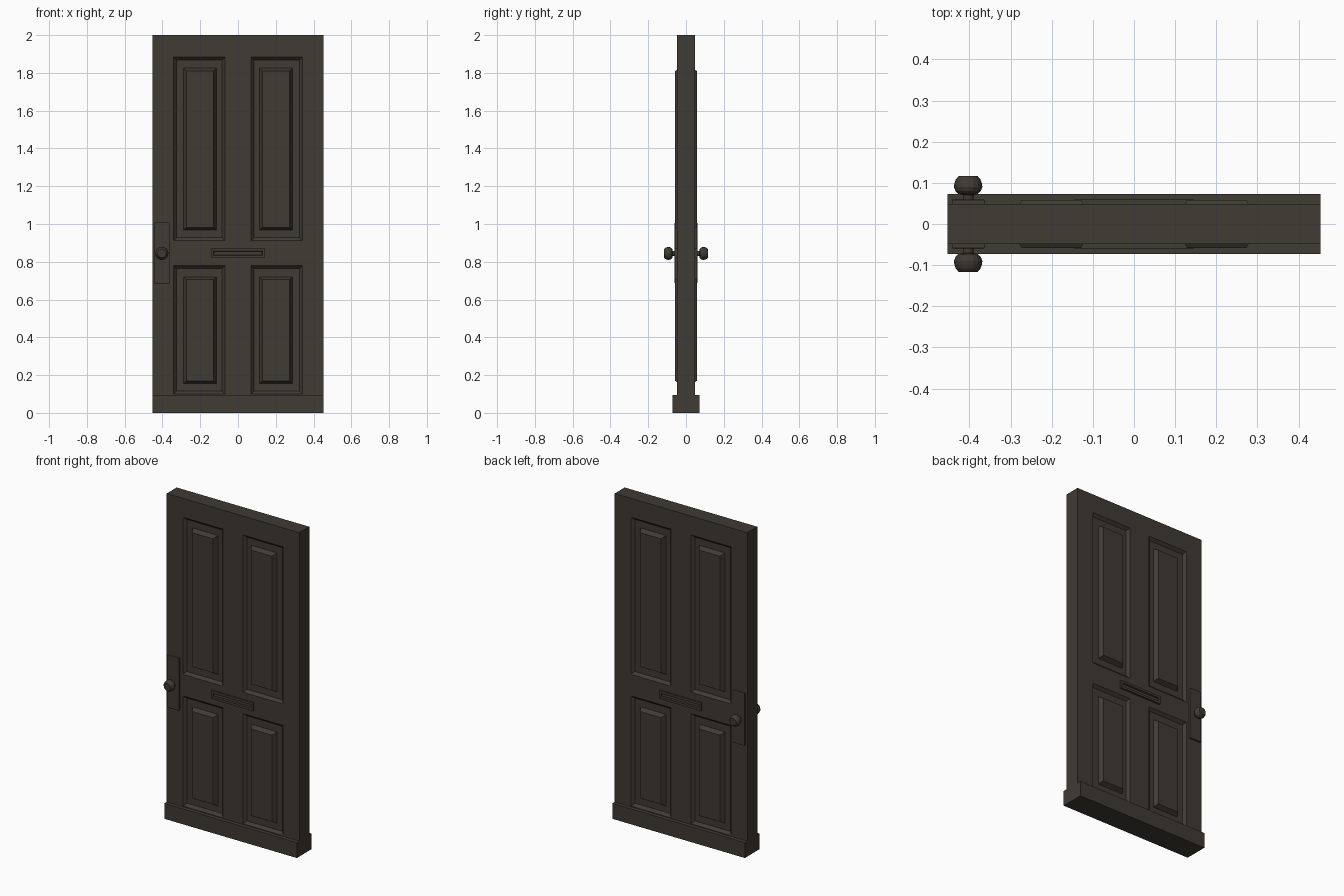
import bpy, bmesh, math
from mathutils import Matrix

if "Cube" in bpy.data.objects:
    bpy.data.objects.remove(bpy.data.objects["Cube"])

mat = bpy.data.materials.new("dark brown paint")
mat.diffuse_color = (0.05, 0.043, 0.034, 1)
mat.use_nodes = True
mat.node_tree.nodes["Principled BSDF"].inputs["Base Color"].default_value = mat.diffuse_color
W, H, T = 0.453, 2.0, 0.0485   # half width, height, half thickness


def finish(name, bm, mirror=True):
    bmesh.ops.remove_doubles(bm, verts=bm.verts, dist=1e-5)
    bmesh.ops.recalc_face_normals(bm, faces=bm.faces)
    me = bpy.data.meshes.new(name)
    bm.to_mesh(me)
    bm.free()
    me.materials.append(mat)
    ob = bpy.data.objects.new(name, me)
    bpy.context.collection.objects.link(ob)
    if mirror:  # same detail on the back of the door
        m = ob.modifiers.new("both_sides", 'MIRROR')
        m.use_axis = (False, True, False)
        m.merge_threshold = 0.0001
    return ob


def rect(bm, x0, x1, z0, z1, y, d=0.0):
    return [bm.verts.new((x, y, z)) for x, z in
            ((x0 + d, z0 + d), (x1 - d, z0 + d), (x1 - d, z1 - d), (x0 + d, z1 - d))]


def stack(bm, rings, cap=True):
    for a, b in zip(rings, rings[1:]):
        n = len(a)
        for i in range(n):
            bm.faces.new((a[i], a[(i + 1) % n], b[(i + 1) % n], b[i]))
    if cap:
        bm.faces.new(rings[-1])


# door leaf: front half with four recessed, raised-field panels
bm = bmesh.new()
xs = [-W, -0.342, -0.069, 0.069, 0.342, W]
zs = [0, 0.099, 0.78, 0.912, 1.883, H]
fields = {1: (0.155, 0.72), 3: (0.967, 1.825)}
for i in range(5):
    for j in range(5):
        cell = (xs[i], xs[i + 1], zs[j], zs[j + 1])
        if i in (1, 3) and j in (1, 3):
            f = ((-0.288, -0.114) if i == 1 else (0.114, 0.288)) + fields[j]
            stack(bm, [rect(bm, *cell, -T), rect(bm, *cell, -0.032, 0.016),
                       rect(bm, *f, -0.032), rect(bm, *f, -0.058, 0.015)])
        else:
            bm.faces.new(rect(bm, *cell, -T))
bmesh.ops.remove_doubles(bm, verts=bm.verts, dist=1e-5)
rim = [e for e in bm.edges if e.is_boundary]
ext = bmesh.ops.extrude_edge_only(bm, edges=rim)
for v in ext["geom"]:
    if isinstance(v, bmesh.types.BMVert):
        v.co.y = 0
finish("door_leaf", bm)

# kick board at the bottom
bm = bmesh.new()
bmesh.ops.create_cube(bm, size=1, matrix=Matrix.Translation((0, 0, 0.0475)) @
                      Matrix.Diagonal((2 * W, 0.145, 0.095, 1)))
finish("kick_board", bm, False)

# letter slot frame
bm = bmesh.new()
slot = (-0.144, 0.144, 0.82, 0.87)
stack(bm, [rect(bm, *slot, -0.045), rect(bm, *slot, -0.060),
           rect(bm, *slot, -0.060, 0.014), rect(bm, *slot, -0.050, 0.016)])
finish("letter_slot", bm)

# lock plate
bm = bmesh.new()
plate = (-0.442, -0.363, 0.685, 1.007)
stack(bm, [rect(bm, *plate, -0.045), rect(bm, *plate, -0.058),
           rect(bm, *plate, -0.060, 0.003)])
finish("lock_plate", bm)

# turned door knob
bm = bmesh.new()
N = 16
profile = [(0.013, 0.055), (0.013, 0.071), (0.024, 0.073), (0.031, 0.080), (0.0345, 0.090),
           (0.0335, 0.098), (0.030, 0.108), (0.023, 0.1165)]
stack(bm, [[bm.verts.new((-0.403 + r * math.cos(2 * math.pi * k / N), -y,
                          0.844 + r * math.sin(2 * math.pi * k / N))) for k in range(N)]
           for r, y in profile])
finish("door_knob", bm)
